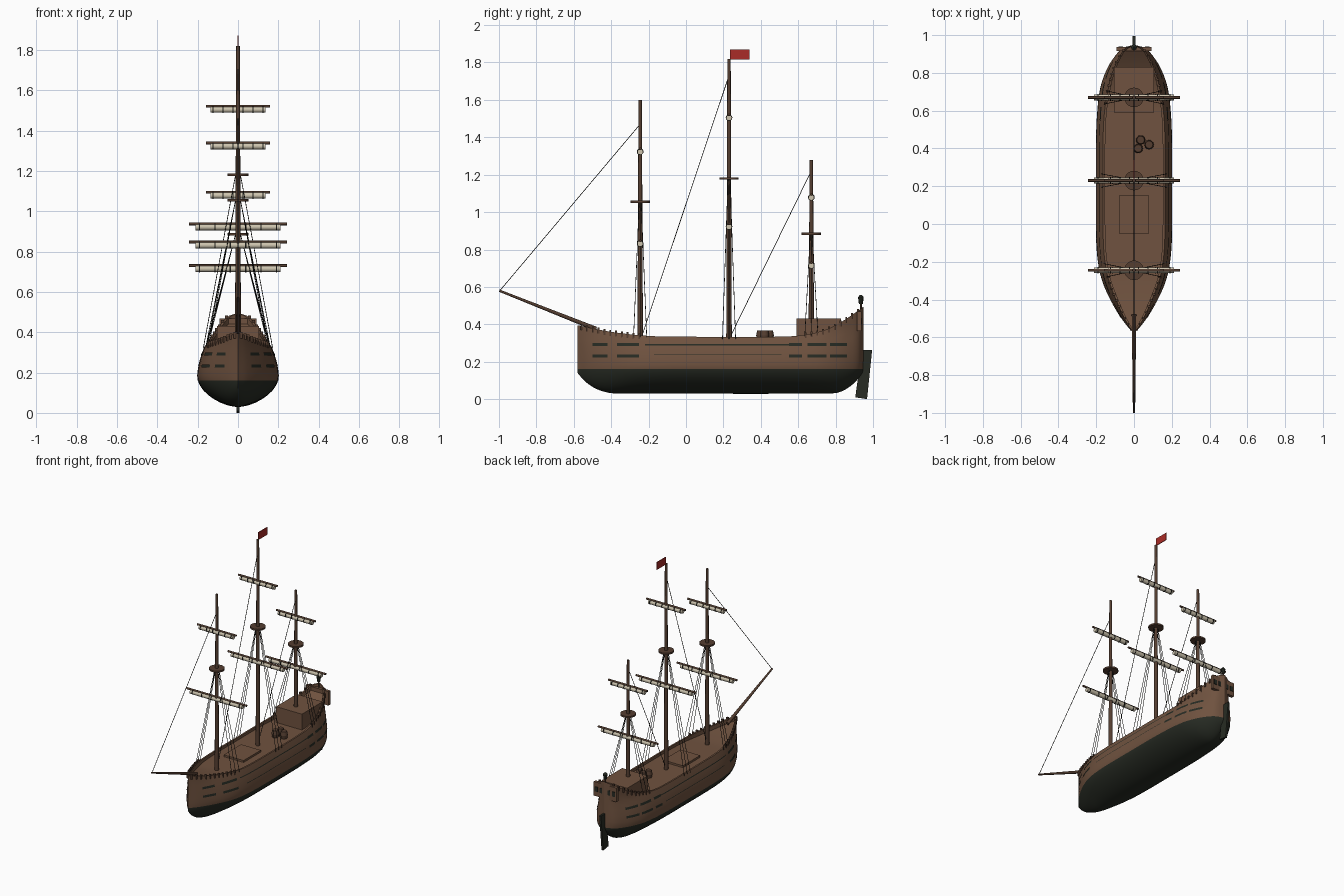
import bpy, bmesh, math
from mathutils import Vector

old = bpy.data.objects.get("Cube")
if old:
    bpy.data.objects.remove(old, do_unlink=True)


def material(name, rgb):
    m = bpy.data.materials.new(name)
    m.use_nodes = True
    m.diffuse_color = (*rgb, 1)
    m.node_tree.nodes["Principled BSDF"].inputs["Base Color"].default_value = (*rgb, 1)
    return m


WOOD = material("hull brown", (0.16, 0.085, 0.05))
SPAR = material("spar brown", (0.09, 0.048, 0.03))
DARK = material("tarred black green", (0.02, 0.024, 0.017))
SAIL = material("canvas cream", (0.62, 0.56, 0.43))
ROPE = material("rope black", (0.012, 0.012, 0.01))
RED = material("flag red", (0.4, 0.025, 0.02))


def finish(name, bm, *mats, smooth=True, mirror=False):
    me = bpy.data.meshes.new(name)
    bm.normal_update()
    bm.to_mesh(me)
    bm.free()
    ob = bpy.data.objects.new(name, me)
    bpy.context.collection.objects.link(ob)
    for m in mats:
        me.materials.append(m)
    if mirror:
        mod = ob.modifiers.new("Mirror", 'MIRROR')
        mod.merge_threshold = 0.0005
    if smooth:
        bpy.ops.object.select_all(action='DESELECT')
        ob.select_set(True)
        bpy.context.view_layer.objects.active = ob
        bpy.ops.object.shade_smooth_by_angle(angle=math.radians(40))
    return ob


def add_rod(bm, a, b, r1, r2=None, sides=12):
    a, b = Vector(a), Vector(b)
    res = bmesh.ops.create_cone(bm, cap_ends=True, segments=sides, radius1=r1,
                                radius2=r1 if r2 is None else r2, depth=(b - a).length)
    mat = (b - a).to_track_quat('Z', 'Y').to_matrix().to_4x4()
    mat.translation = (a + b) / 2
    bmesh.ops.transform(bm, matrix=mat, verts=res["verts"])


def add_box(bm, lo, hi):
    lo, hi = Vector(lo), Vector(hi)
    vs = bmesh.ops.create_cube(bm, size=1)["verts"]
    bmesh.ops.scale(bm, vec=hi - lo, verts=vs)
    bmesh.ops.translate(bm, vec=(lo + hi) / 2, verts=vs)


def rod(name, mat, *args, **kw):
    bm = bmesh.new()
    add_rod(bm, *args, **kw)
    return finish(name, bm, mat)


def box(name, mat, lo, hi):
    bm = bmesh.new()
    add_box(bm, lo, hi)
    return finish(name, bm, mat, smooth=False)


def curve(pts, y):
    """Smooth Hermite interpolation through (y, value) points."""
    y = min(max(y, pts[0][0]), pts[-1][0])
    i = max(k for k in range(len(pts) - 1) if pts[k][0] <= y)

    def slope(k):
        a, b = pts[max(k - 1, 0)], pts[min(k + 1, len(pts) - 1)]
        return (b[1] - a[1]) / (b[0] - a[0])
    (y0, v0), (y1, v1) = pts[i], pts[i + 1]
    h = y1 - y0
    t = (y - y0) / h
    return ((1 + 2 * t) * (1 - t) ** 2 * v0 + t * (1 - t) ** 2 * h * slope(i)
            + t * t * (3 - 2 * t) * v1 + t * t * (t - 1) * h * slope(i + 1))


# Hull lines: half width, keel height and rail height along the length
BEAM = [(-.58, 0), (-.53, .045), (-.45, .098), (-.35, .15), (-.25, .183), (-.1, .2), (.2, .202),
        (.5, .2), (.7, .183), (.8, .153), (.88, .108), (.93, .06), (.95, 0)]
KEEL = [(-.58, .14), (-.54, .095), (-.48, .055), (-.4, .032), (-.3, .03), (.75, .03),
        (.82, .037), (.88, .07), (.93, .12), (.95, .15)]
RAIL = [(-.58, .395), (-.4, .36), (-.2, .338), (0, .334), (.5, .334), (.62, .342),
        (.75, .372), (.85, .425), (.95, .495)]
MID, WATER = .18, .16


def half_width(y, z):
    w = curve(BEAM, y)
    if z < MID:
        d = min((MID - z) / (MID - curve(KEEL, y)), 1)
        return w * (1 - d ** 1.8) ** .6
    return w * (1 - .18 * min((z - MID) / .15, 1.2) ** 1.7)


def deck_height(y):
    return max(.314, curve(RAIL, y) - .03)


# Hull, bulwark and deck
bm = bmesh.new()
rows = []
N = 56
for i in range(N + 1):
    y = .185 - .765 * math.cos(math.pi * i / N)
    kz, rz, dz = curve(KEEL, y), curve(RAIL, y), deck_height(y)
    zs = [kz + (WATER - kz) * (1 - math.cos(math.pi / 2 * k / 8)) for k in range(9)]
    zs += [WATER + (rz - WATER) * k / 7 for k in range(1, 8)]
    ring = [(half_width(y, z), z) for z in zs]
    inner = max(ring[-1][0] - .012, 0)
    ring += [(inner, rz), (inner, dz), (0, dz)]
    rows.append([bm.verts.new((x, y, z)) for x, z in ring])
for a, b in zip(rows, rows[1:]):
    for k in range(len(a) - 1):
        f = bm.faces.new((a[k], b[k], b[k + 1], a[k + 1]))
        f.material_index = 1 if k < 8 else 0
bmesh.ops.remove_doubles(bm, verts=bm.verts, dist=.0002)
finish("hull", bm, WOOD, DARK, mirror=True)


# Painted strips and gun ports that follow the hull side
def hull_strips(name, strips):
    bm = bmesh.new()
    for y0, y1, z, h in strips:
        n = max(2, int((y1 - y0) / .02))
        prev = None
        for i in range(n + 1):
            y = y0 + (y1 - y0) * i / n
            cur = [bm.verts.new((half_width(y, zz) + .003, y, zz)) for zz in (z - h, z + h)]
            if prev:
                bm.faces.new((prev[0], cur[0], cur[1], prev[1]))
            prev = cur
    finish(name, bm, DARK, mirror=True)


hull_strips("wales", [(-.22, .56, .291, .003), (-.17, .51, .238, .002)])
hull_strips("gun_ports", [(y, y + l, z, .008) for z in (.292, .232)
                          for y, l in ((-.5, .08), (-.37, .12), (.55, .07), (.65, .1), (.77, .09))])

# Rail posts at bow and stern
bm = bmesh.new()
for start, count in ((-.56, 11), (.64, 10)):
    for i in range(count):
        y = start + .031 * i
        z = curve(RAIL, y)
        x = half_width(y, z)
        add_box(bm, (x - .008, y - .005, z - .022), (x + .007, y + .005, z + .01))
finish("rail_posts", bm, SPAR, smooth=False, mirror=True)

# Deck fittings
box("stern_cabin", WOOD, (-.105, .59, .3), (.105, .83, .43))
box("cargo_hatch", WOOD, (-.08, -.05, .3), (.08, .15, .328))
bm = bmesh.new()
for x, y in ((.022, .4), (.035, .445), (.08, .42)):
    add_rod(bm, (x, y, .31), (x, y, .34), .02, .025)
    add_rod(bm, (x, y, .34), (x, y, .366), .025, .02)
finish("barrels", bm, SPAR)

# Stern board with windows, lantern and rudder
box("stern_board", WOOD, (-.092, .915, .365), (.092, .937, .468))
for side in (-1, 1):
    for x in (.03, .07):
        box("stern_window", DARK, (side * x - .012, .936, .4), (side * x + .012, .941, .435))
rod("lantern_post", SPAR, (0, .935, .45), (0, .935, .515), .005)
rod("lantern", DARK, (0, .935, .51), (0, .935, .545), .011, .015, sides=8)
rod("lantern_cap", DARK, (0, .935, .545), (0, .935, .558), .016, .004, sides=8)
bm = bmesh.new()
blade = [(.905, .01), (.968, 0), (.995, .262), (.94, .262)]
sides = [[bm.verts.new((x, y, z)) for y, z in blade] for x in (-.007, .007)]
bm.faces.new(sides[0])
bm.faces.new(sides[1])
for k in range(4):
    j = (k + 1) % 4
    bm.faces.new((sides[0][k], sides[0][j], sides[1][j], sides[1][k]))
bmesh.ops.recalc_face_normals(bm, faces=bm.faces)
finish("rudder", bm, DARK, smooth=False)
rod("bowsprit", SPAR, (0, -.48, .375), (0, -.998, .58), .012, .006)


# Yard with furled sail and its ties
def yard(prefix, y, z, half):
    rod(prefix + "_yard", SPAR, (-half, y, z), (half, y, z), .007)
    s = half * .87
    rod(prefix + "_furled_sail", SAIL, (-s, y, z - .016), (s, y, z - .016), .0155)
    bm = bmesh.new()
    for k in range(6):
        x = s * (-.9 + .36 * k)
        add_rod(bm, (x - .003, y, z - .015), (x + .003, y, z - .015), .018)
    finish(prefix + "_sail_ties", bm, ROPE)


# Masts: name, y, top, platform, lower yard, upper yard, stay foot, stay head
MASTS = [("fore", -.245, 1.6, 1.055, .847, 1.338, (0, -.995, .58), 1.47),
         ("main", .23, 1.82, 1.18, .937, 1.52, (0, -.235, .34), 1.73),
         ("mizzen", .67, 1.28, .885, .73, 1.094, (0, .24, .34), 1.22)]
for name, y, top, nest, low, high, foot, head in MASTS:
    rod(name + "_mast", SPAR, (0, y, .3), (0, y, top), .015, .009)
    rod(name + "_platform", SPAR, (0, y, nest - .006), (0, y, nest + .006), .052, sides=20)
    yard(name + "_lower", y, low, .243)
    yard(name + "_upper", y, high, .158)
    bm = bmesh.new()
    add_rod(bm, foot, (0, y, head), .002, sides=5)
    for side in (-1, 1):
        for dy in (-.035, 0, .035):
            z = curve(RAIL, y + dy) - .01
            x = half_width(y + dy, z) + .003
            add_rod(bm, (side * x, y + dy, z), (side * .012, y + dy * .15, nest), .0018, sides=5)
    finish(name + "_rigging", bm, ROPE)

box("flag", RED, (-.002, .235, 1.815), (.002, .34, 1.87))
